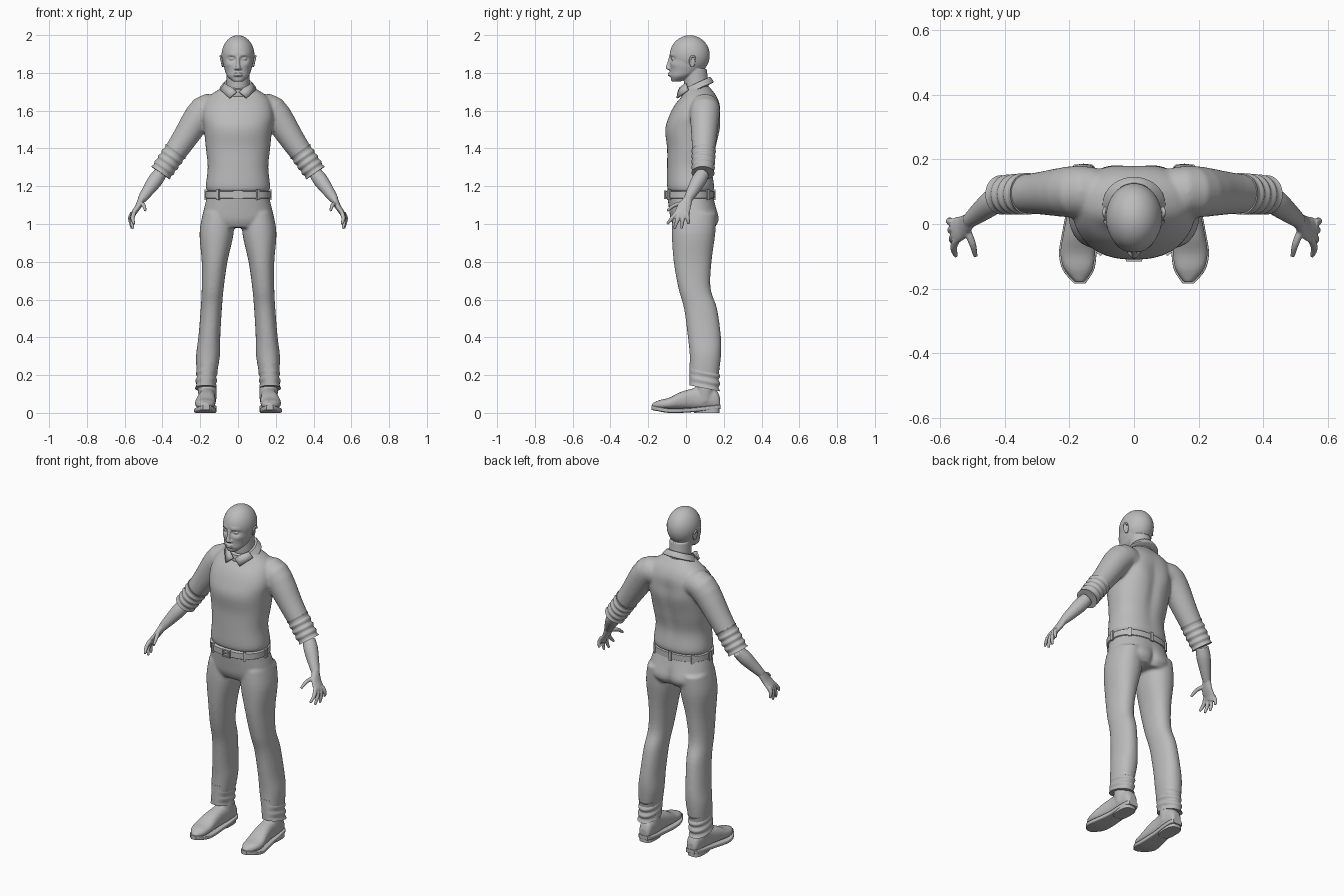
import bpy, bmesh, math
from mathutils import Vector

if "Cube" in bpy.data.objects:
    bpy.data.objects.remove(bpy.data.objects["Cube"])

tone = (.5, .5, .5, 1)
grey = bpy.data.materials.new("plain grey")
grey.use_nodes = True
grey.diffuse_color = tone
grey.node_tree.nodes["Principled BSDF"].inputs["Base Color"].default_value = tone
ACROSS, DEPTH, UP = Vector((1, 0, 0)), Vector((0, 1, 0)), Vector((0, 0, 1))


def smooth_path(rings, steps):
    """Resample rings of (x, y, z, half width, half depth) along a smooth curve."""
    out = []
    for i in range(len(rings) - 1):
        before, start = rings[max(i - 1, 0)], rings[i]
        end, after = rings[i + 1], rings[min(i + 2, len(rings) - 1)]
        for s in range(steps):
            t = s / steps
            out.append([(2 * q + (r - p) * t + (2 * p - 5 * q + 4 * r - w) * t * t
                         + (3 * q - p - 3 * r + w) * t ** 3) / 2
                        for p, q, r, w in zip(before, start, end, after)])
    return out + [list(rings[-1])]


def oval(angle, power):
    c, s = math.cos(angle), math.sin(angle)
    return math.copysign(abs(c) ** (2 / power), c), math.copysign(abs(s) ** (2 / power), s)


def loft(bm, rings, axis=None, ref=ACROSS, sides=40, steps=4, power=2, both=False):
    """Skin closed rings; with no axis, the rings face along the path."""
    rings = smooth_path(rings, steps)
    for side in ((1, -1) if both else (1,)):
        loops = []
        for i, (x, y, z, half_width, half_depth) in enumerate(rings):
            before, after = rings[max(i - 1, 0)], rings[min(i + 1, len(rings) - 1)]
            normal = (axis or Vector(after[:3]) - Vector(before[:3])).normalized()
            wide = (ref - normal * ref.dot(normal)).normalized()
            deep = normal.cross(wide)
            loop = []
            for j in range(sides):
                c, s = oval(math.tau * j / sides, power)
                point = Vector((x, y, z)) + wide * c * half_width + deep * s * half_depth
                loop.append(bm.verts.new((point.x * side, point.y, point.z)))
            loops.append(loop)
        for low, high in zip(loops, loops[1:]):
            for j in range(sides):
                bm.faces.new((low[j], low[j - 1], high[j - 1], high[j]))
        bm.faces.new(loops[0])
        bm.faces.new(loops[-1])


def span(z, half_width, front, back, x=0):
    """Level ring given by its front and back limits."""
    return x, (front + back) / 2, z, half_width, (back - front) / 2


def limb(bm, points, radii, **options):
    loft(bm, [(*p, r, r) for p, r in zip(points, radii)], ref=DEPTH, both=True, **options)


def ball(bm, centre, size, both=True):
    for side in ((1, -1) if both else (1,)):
        for v in bmesh.ops.create_uvsphere(bm, u_segments=48, v_segments=32, radius=1)["verts"]:
            v.co = Vector(c + p * s for c, p, s in zip(centre, v.co, size))
            v.co.x *= side


def block(bm, centre, size, turn=0):
    for v in bmesh.ops.create_cube(bm, size=1)["verts"]:
        x, y, z = (p * s for p, s in zip(v.co, size))
        c, s = math.cos(turn), math.sin(turn)
        v.co = Vector(centre) + Vector((x * c - y * s, x * s + y * c, z))


def press(bm, centre, radius, push):
    """Soft sculpting dab along y on both sides."""
    for v in bm.verts:
        place = (abs(v.co.x), v.co.y, v.co.z)
        v.co.y += push * math.exp(-sum(((p - c) / r) ** 2 for p, c, r in zip(place, centre, radius)))


def finish(name, bm, voxel=0, soften=4):
    bmesh.ops.recalc_face_normals(bm, faces=bm.faces)
    mesh = bpy.data.meshes.new(name)
    bm.to_mesh(mesh)
    bm.free()
    part = bpy.data.objects.new(name, mesh)
    bpy.context.collection.objects.link(part)
    mesh.materials.append(grey)
    if voxel:
        blend = part.modifiers.new("blend", "REMESH")
        blend.mode, blend.voxel_size, blend.use_smooth_shade = "VOXEL", voxel, True
        relax = part.modifiers.new("soften", "SMOOTH")
        relax.factor, relax.iterations = .5, soften
    else:
        bpy.ops.object.select_all(action="DESELECT")
        part.select_set(True)
        bpy.context.view_layer.objects.active = part
        bpy.ops.object.shade_smooth_by_angle(angle=math.radians(40))
    return part


# Sweater: torso blended with straight tapering sleeves
shoulder, cuff = Vector((.18, .1, 1.6)), Vector((.41, .09, 1.27))
bm = bmesh.new()
loft(bm, [span(1.17, .16, -.09, .14), span(1.2, .17, -.1, .15), span(1.3, .16, -.1, .14),
          span(1.4, .17, -.1, .16), span(1.5, .18, -.11, .18), span(1.57, .19, -.09, .18),
          span(1.63, .18, -.06, .18), span(1.68, .15, -.02, .16), span(1.73, .07, 0, .12)],
     UP, sides=64, power=2.3)
press(bm, (0, .18, 1.42), (.03, .06, .16), -.012)
press(bm, (.09, .17, 1.55), (.05, .06, .07), .008)
limb(bm, [(.1, .1, 1.6), shoulder, shoulder.lerp(cuff, .5), shoulder.lerp(cuff, .9)], (.07, .08, .065, .055))
finish("sweater", bm, .008, 6)

# Rolled sleeve cuffs
bm = bmesh.new()
rolls = range(9)
limb(bm, [shoulder.lerp(cuff, .65 + .35 * i / 8) for i in rolls], [.062 - i / 2000 + .003 * (-1) ** i for i in rolls])
finish("sleeve_cuffs", bm)

# Forearms, palms, fingers and thumbs
bm = bmesh.new()
wrist = Vector((.51, .01, 1.13))
limb(bm, [cuff, cuff.lerp(wrist, .3), cuff.lerp(wrist, .7), wrist], (.035, .039, .031, .023))
loft(bm, [(*wrist, .025, .02), (.53, -.01, 1.09, .036, .016), (.55, -.02, 1.06, .04, .014),
          (.556, -.03, 1.04, .034, .01)], ref=DEPTH, both=True)
taper = (.012, .011, .007)
for i in range(4):
    knuckle = Vector((.55 + .003 * i, -.05 + .018 * i, 1.06))
    tip = Vector((.55 + .006 * i, -.1 + .038 * i, 1 if i in (0, 3) else .975))
    limb(bm, [knuckle, knuckle.lerp(tip, .5) + ACROSS * .008, tip], taper, sides=12)
limb(bm, [(.52, -.01, 1.11), (.5, -.06, 1.1), (.49, -.1, 1.07)], taper, sides=12)
finish("forearms_and_hands", bm, .004, 3)


def leg_ring(z, half_width, front, back):
    """Legs splay outward steadily toward the ground."""
    return span(z, half_width, front, back, .18 - .07 * z)


# Trousers: pelvis blended with legs
bm = bmesh.new()
loft(bm, [span(1.16, .16, -.1, .14), span(1.08, .18, -.09, .16), span(1.02, .19, -.08, .17),
          span(.98, .17, -.06, .15)], UP, sides=64, power=2.3)
press(bm, (.08, .17, 1.03), (.06, .07, .06), .008)
press(bm, (0, .17, 1), (.02, .07, .07), -.014)
loft(bm, [leg_ring(1.06, .08, -.07, .16), leg_ring(.95, .09, -.075, .155), leg_ring(.8, .068, -.065, .135),
          leg_ring(.66, .058, -.04, .13), leg_ring(.55, .056, -.01, .165), leg_ring(.4, .058, .01, .185),
          leg_ring(.3, .063, .02, .185), leg_ring(.18, .05, .02, .17)], UP, power=2.2, both=True)
finish("trousers", bm, .008, 5)

# Creased, slanting trouser hems
bm = bmesh.new()
loft(bm, [leg_ring(.25 - .02 * i, .054 + .003 * (-1) ** i, .018, .178 + .004 * (-1) ** i) for i in range(7)],
     Vector((0, .2, 1)), power=2.2, both=True)
finish("trouser_hems", bm)

# Belt with loops and buckle
waist, belt_wide, belt_deep, belt_y = 1.155, .172, .13, .02
bm = bmesh.new()
loft(bm, [(0, belt_y, waist + rise, belt_wide - inset, belt_deep - inset)
          for rise, inset in ((-.021, .006), (-.017, 0), (.017, 0), (.021, .006))],
     UP, sides=64, steps=1, power=2.3)
finish("belt", bm)
bm = bmesh.new()
for degrees in (0, 45, 90, 135, 180, 235, 305):
    angle = math.radians(degrees)
    c, s = oval(angle, 2.3)
    block(bm, (c * belt_wide, belt_y + s * belt_deep, waist), (.018, .012, .054), angle + math.pi / 2)
finish("belt_loops", bm)
bm = bmesh.new()
buckle_y = belt_y - belt_deep
for side in (1, -1):
    block(bm, (side * .022, buckle_y, waist), (.007, .012, .044))
    block(bm, (0, buckle_y, waist + side * .019), (.05, .012, .007))
block(bm, (0, buckle_y, waist), (.036, .012, .006))
finish("belt_buckle", bm)

# Shirt collar: folded band and two pointed flaps
bm = bmesh.new()
loft(bm, [(0, .06, 1.71, .09, .09), (0, .06, 1.715, .097, .094), (0, .056, 1.73, .086, .09),
          (0, .052, 1.745, .073, .082)], Vector((0, -.45, 1)), sides=48)
finish("collar_band", bm)
bm = bmesh.new()
flap = ((.006, -.04, 1.7), (.045, -.047, 1.666), (.094, .01, 1.71), (.07, 0, 1.744), (.03, -.03, 1.722))
for side in (1, -1):
    bm.faces.new([bm.verts.new((side * x, y, z)) for x, y, z in flap])
thicken = finish("collar_flaps", bm).modifiers.new("thickness", "SOLIDIFY")
thicken.thickness, thicken.offset = .01, 0

# Head: skull, jaw and neck, then eyes, nose and lips
bm = bmesh.new()
ball(bm, (0, .02, 1.893), (.087, .106, .106), False)
loft(bm, [span(1.754, .025, -.076, -.03), span(1.78, .055, -.085, .03), span(1.81, .068, -.085, .08),
          span(1.85, .078, -.085, .1), span(1.92, .08, -.078, .1)], UP, sides=96, steps=8, power=2.15)
press(bm, (.034, -.08, 1.873), (.017, .05, .011), .016)
press(bm, (.034, -.08, 1.897), (.024, .04, .008), -.006)
press(bm, (.05, -.06, 1.845), (.018, .04, .014), -.005)
press(bm, (0, -.08, 1.775), (.03, .04, .006), .004)
ball(bm, (.033, -.064, 1.874), (.014, .014, .009))
loft(bm, [(0, -.08, 1.885, .009, .01), (0, -.09, 1.85, .009, .01), (0, -.094, 1.825, .014, .013),
          (0, -.085, 1.815, .012, .008)], UP)
ball(bm, (.013, -.087, 1.823), (.008, .01, .007))
for z in (1.787, 1.798):
    ball(bm, (0, -.084, z), (.024, .012, .006), False)
loft(bm, [span(1.66, .064, 0, .12), span(1.73, .061, -.01, .12), span(1.82, .06, -.01, .11)], UP)
finish("head", bm, .0035, 3)

# Ears: curled rim around a flat shell
bm = bmesh.new()
rim = [math.radians(a) for a in range(-110, 190, 30)]
limb(bm, [(.087 + .006 * math.sin(a), .036 - .015 * math.cos(a), 1.862 + .027 * math.sin(a)) for a in rim],
     [.0055] * len(rim), sides=10)
ball(bm, (.081, .036, 1.86), (.007, .014, .026))
finish("ears", bm, .003, 2)

# Shoes: one outline of (y, x, half width, top) shapes both upper and sole
outline = ((.18, .157, .025, .08), (.16, .158, .037, .12), (.1, .16, .043, .14), (.04, .163, .043, .13),
           (-.03, .169, .05, .11), (-.09, .174, .054, .08), (-.14, .172, .044, .068), (-.18, .168, .014, .05))
bm = bmesh.new()
loft(bm, [(x, y, top / 2 + .01, half, top / 2 - .01) for y, x, half, top in outline], DEPTH, power=2.4, both=True)
limb(bm, [(.16, .1, .06), (.163, .1, .13), (.164, .1, .18)], (.045, .05, .045))
finish("shoe_uppers", bm, .006)
bm = bmesh.new()
loft(bm, [(x, y * 1.02, .012 + max(0, y) / 9 + max(0, -y - .1) / 5, half + .004, .012) for y, x, half, top in outline],
     DEPTH, power=6, both=True)
loft(bm, [(.162, .11, z, .042, .068) for z in (0, .025)], UP, steps=1, power=3, both=True)
finish("soles", bm)
